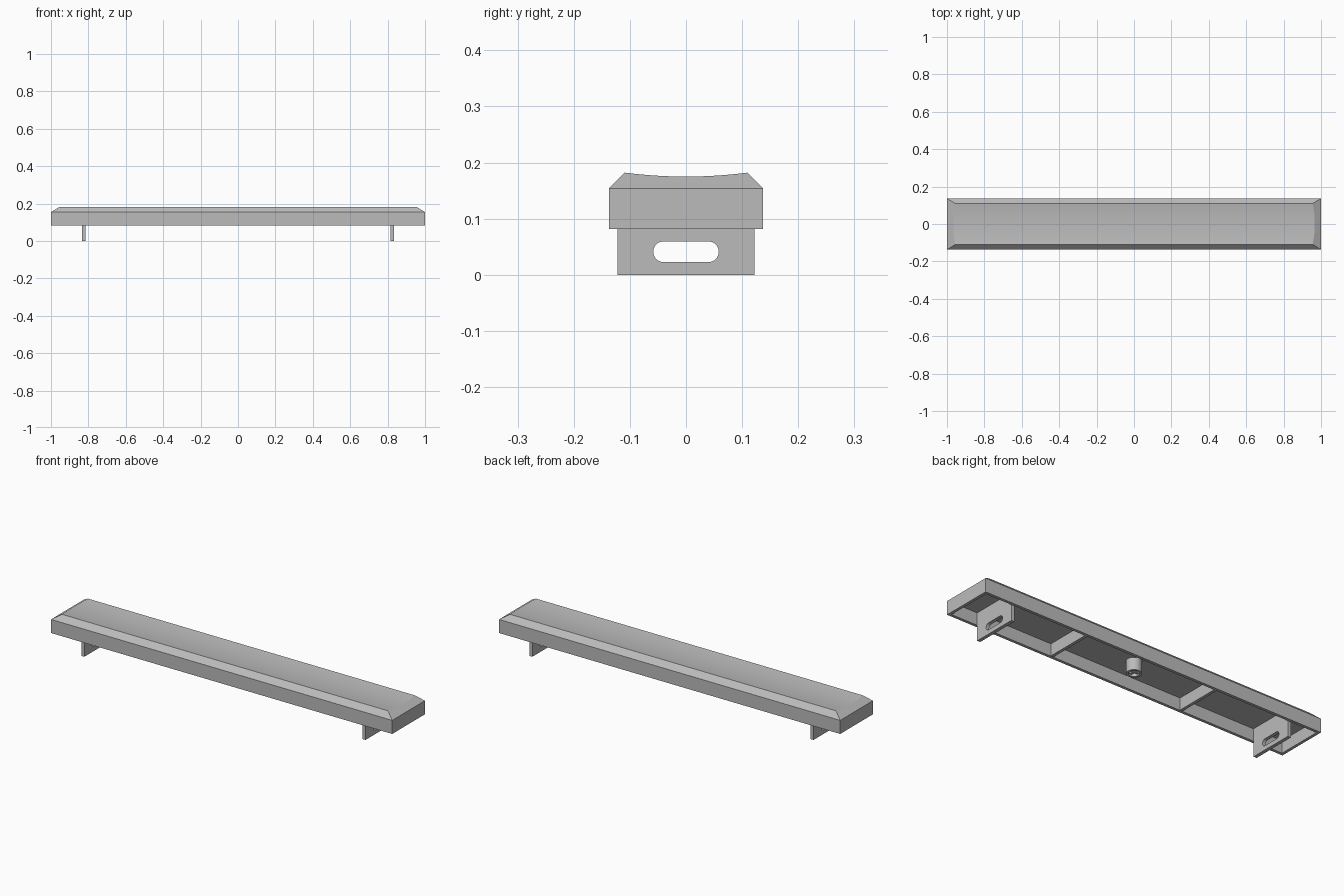
import bpy, bmesh, math
from mathutils import Matrix

cube = bpy.data.objects.get("Cube")
if cube:
    bpy.data.objects.remove(cube, do_unlink=True)

grey = bpy.data.materials.new("plain grey")
grey.use_nodes = True
GREY = (0.5, 0.5, 0.5, 1)
grey.diffuse_color = GREY
grey.node_tree.nodes["Principled BSDF"].inputs["Base Color"].default_value = GREY

HALF_X, HALF_Y = 1.0, 0.137
RIM, SHOULDER, TOP, DIP = 0.082, 0.154, 0.182, 0.175
WALL, ROOF = 0.015, 0.147


def finish(name, bm, matrix=None):
    bmesh.ops.recalc_face_normals(bm, faces=bm.faces[:])
    mesh = bpy.data.meshes.new(name)
    bm.to_mesh(mesh)
    bm.free()
    if matrix:
        mesh.transform(matrix)
    mesh.materials.append(grey)
    obj = bpy.data.objects.new(name, mesh)
    bpy.context.collection.objects.link(obj)
    bpy.ops.object.select_all(action='DESELECT')
    obj.select_set(True)
    bpy.context.view_layer.objects.active = obj
    bpy.ops.object.shade_smooth_by_angle(angle=math.radians(25))
    return obj


def box(name, low, high):
    bm = bmesh.new()
    bmesh.ops.create_cube(bm, size=1)
    for v in bm.verts:
        v.co = [a + (b - a) * (c + 0.5) for a, b, c in zip(low, high, v.co)]
    return finish(name, bm)


def holed_prism(name, outer, inner, depth, matrix):
    """Extrude a flat outline with one hole along local z."""
    bm = bmesh.new()
    edges = []
    for outline in (outer, inner):
        vs = [bm.verts.new((u, v, 0)) for u, v in outline]
        edges += [bm.edges.new((vs[i - 1], vs[i])) for i in range(len(vs))]
    bmesh.ops.triangle_fill(bm, edges=edges, use_beauty=True)
    ext = bmesh.ops.extrude_face_region(bm, geom=bm.faces[:])
    moved = [g for g in ext["geom"] if isinstance(g, bmesh.types.BMVert)]
    bmesh.ops.translate(bm, verts=moved, vec=(0, 0, depth))
    return finish(name, bm, matrix)


def arc(cx, cy, r, start, end, n):
    return [(cx + r * math.cos(math.radians(start + (end - start) * i / n)),
             cy + r * math.sin(math.radians(start + (end - start) * i / n)))
            for i in range(n + 1)]


# Hollow cover: straight walls, chamfered shoulders, dished top, open underside
bm = bmesh.new()


def ring(hx, hy, z):
    return [bm.verts.new((sx * hx, sy * hy, z))
            for sx, sy in ((-1, -1), (1, -1), (1, 1), (-1, 1))]


ceiling = ring(HALF_X - WALL, HALF_Y - WALL, ROOF)
rim_in = ring(HALF_X - WALL, HALF_Y - WALL, RIM)
rim_out = ring(HALF_X, HALF_Y, RIM)
shoulder = ring(HALF_X, HALF_Y, SHOULDER)
bm.faces.new(ceiling)
for a, b in ((ceiling, rim_in), (rim_in, rim_out), (rim_out, shoulder)):
    for i in range(4):
        bm.faces.new((a[i - 1], a[i], b[i], b[i - 1]))
left, right = [], []
STEPS = 16
for i in range(STEPS + 1):
    t = 2 * i / STEPS - 1
    z = DIP + (TOP - DIP) * t * t
    x = HALF_X - 1.6 * (z - SHOULDER)
    right.append(bm.verts.new((-x, 0.109 * t, z)))
    left.append(bm.verts.new((x, 0.109 * t, z)))
for i in range(STEPS):
    bm.faces.new((right[i], left[i], left[i + 1], right[i + 1]))
bm.faces.new([shoulder[0]] + right + [shoulder[3]])
bm.faces.new([shoulder[1]] + left + [shoulder[2]])
bm.faces.new((shoulder[0], shoulder[1], left[0], right[0]))
bm.faces.new((shoulder[3], shoulder[2], left[-1], right[-1]))
finish("cover", bm)

# Slotted mounting tabs and cross ribs, one of each per side
tab = [(-0.122, 0), (0.122, 0), (0.122, ROOF), (-0.122, ROOF)]
slot = arc(0.04, 0.041, 0.0185, -90, 90, 10) + arc(-0.04, 0.041, 0.0185, 90, 270, 10)
stand_up = Matrix(((0, 0, 1, 0), (1, 0, 0, 0), (0, 1, 0, 0), (0, 0, 0, 1)))
for side, s in (("right", -1), ("left", 1)):
    holed_prism(side + "_mounting_tab", tab, slot, 0.018,
                Matrix.Translation((s * 0.824 - 0.009, 0, 0)) @ stand_up)
    x = s * 0.385
    box(side + "_rib", (x - 0.008, WALL - HALF_Y, 0.084), (x + 0.008, HALF_Y - WALL, ROOF))

# Central screw boss with a cross inside
holed_prism("boss", arc(0, 0, 0.037, 0, 350, 35), arc(0, 0, 0.026, 0, 350, 35),
            ROOF - RIM, Matrix.Translation((0, 0, RIM)))
box("boss_cross_x", (-0.027, -0.006, 0.09), (0.027, 0.006, ROOF))
box("boss_cross_y", (-0.006, -0.027, 0.09), (0.006, 0.027, ROOF))
